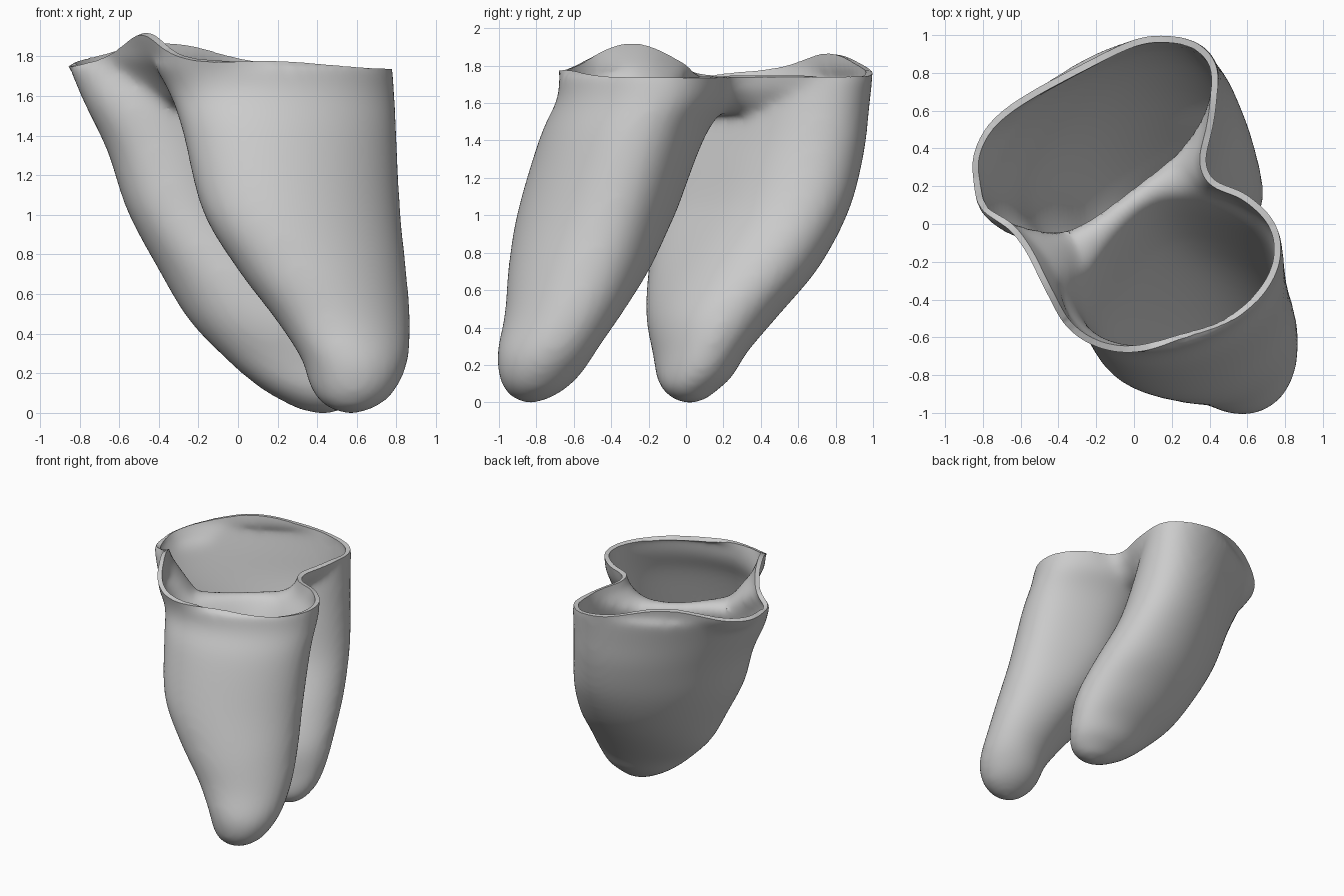
import bpy, bmesh, math
from mathutils import Vector

cube = bpy.data.objects.get("Cube")
if cube:
    bpy.data.objects.remove(cube)

grey = bpy.data.materials.new("plain_grey")
grey.use_nodes = True
grey.diffuse_color = (0.6, 0.6, 0.6, 1)
grey.node_tree.nodes["Principled BSDF"].inputs["Base Color"].default_value = (0.6, 0.6, 0.6, 1)

SIDES = 72


def spline(points, t, closed=False):
    """Catmull-Rom value at parameter t along a list of tuples."""
    n = len(points)
    i = int(t) if closed else min(int(t), n - 2)
    f = t - i
    pick = (lambda k: points[k % n]) if closed else (lambda k: points[max(0, min(n - 1, k))])
    return [0.5 * (2 * b + (c - a) * f + (2 * a - 5 * b + 4 * c - d) * f ** 2
                   + (3 * b - a - 3 * c + d) * f ** 3)
            for a, b, c, d in zip(pick(i - 1), pick(i), pick(i + 1), pick(i + 2))]


def loft(bm, loops):
    """Closed solid through a stack of equal loops."""
    rings = [[bm.verts.new(p) for p in loop] for loop in loops]
    for low, high in zip(rings, rings[1:]):
        for k in range(SIDES):
            m = (k + 1) % SIDES
            bm.faces.new((low[k], low[m], high[m], high[k]))
    bm.faces.new(rings[0][::-1])
    bm.faces.new(rings[-1])


def lobe_loop(section, inner_angle, push):
    """Leaning ellipse in the box x0, x1, y0, y1, with its inner wall pushed backward."""
    z, x0, x1, y0, y1, lean = section
    phase = math.acos(max(-0.9, min(0.9, lean)))
    amount = push * max(0, min(1, (z - 0.3) / 0.7))
    loop = []
    for k in range(SIDES):
        t = math.tau * k / SIDES
        turn = (t - inner_angle + math.pi) % math.tau - math.pi
        shift = amount * math.exp(-(turn / 0.6) ** 2)
        loop.append(((x0 + x1) / 2 + (x1 - x0) / 2 * math.cos(t) - 0.5 * shift,
                     (y0 + y1) / 2 + (y1 - y0) / 2 * math.cos(t - phase) + 0.87 * shift, z))
    return loop


# Lobe sections: height, x range, y range, lean
front_lobe = [(-0.025, 0.55, 0.59, -0.85, -0.81, 0), (-0.008, 0.48, 0.66, -0.91, -0.75, 0),
              (0.04, 0.41, 0.745, -0.965, -0.66, 0),
              (0.12, 0.36, 0.81, -1.0, -0.57, 0), (0.25, 0.32, 0.86, -1.01, -0.48, 0.1),
              (0.45, 0.19, 0.87, -0.97, -0.36, 0.2), (0.7, 0.0, 0.85, -0.95, -0.23, 0.25),
              (1.0, -0.18, 0.82, -0.90, -0.12, 0.3), (1.4, -0.28, 0.80, -0.78, 0.03, 0.28),
              (1.6, -0.35, 0.79, -0.69, 0.16, 0.25), (1.74, -0.43, 0.78, -0.68, 0.2, 0.25)]
back_lobe = [(-0.025, 0.41, 0.45, 0.0, 0.04, 0), (-0.008, 0.32, 0.53, -0.06, 0.10, 0),
             (0.045, 0.21, 0.60, -0.125, 0.17, 0),
             (0.12, 0.09, 0.65, -0.16, 0.25, 0.1), (0.25, -0.06, 0.68, -0.18, 0.33, 0.2),
             (0.45, -0.25, 0.68, -0.22, 0.50, 0.2), (0.7, -0.40, 0.63, -0.21, 0.71, 0.3),
             (1.0, -0.56, 0.55, -0.16, 0.87, 0.45), (1.3, -0.66, 0.49, -0.12, 0.95, 0.5),
             (1.55, -0.78, 0.46, -0.09, 0.98, 0.55), (1.74, -0.86, 0.45, -0.03, 1.0, 0.57)]

# Pinched outline of the shared opening
rim = [(-0.88, 0.32), (-0.81, 0.49), (-0.65, 0.63), (-0.30, 0.82), (-0.05, 0.95),
       (0.12, 1.0), (0.30, 0.96), (0.42, 0.83), (0.45, 0.65), (0.42, 0.47), (0.39, 0.34),
       (0.44, 0.23), (0.60, 0.17), (0.73, 0.04), (0.77, -0.12), (0.70, -0.30),
       (0.50, -0.45), (0.25, -0.58), (0.0, -0.68), (-0.20, -0.66), (-0.37, -0.54),
       (-0.46, -0.36), (-0.56, -0.18), (-0.73, 0.03), (-0.84, 0.17)]
# Collar loops: height, size, extra pinch of the left waist
collar = []
for z, size, pinch in ((1.53, 0.6, 0), (1.57, 0.77, 0.1), (1.65, 0.92, 0.15),
                       (1.76, 1.0, 0.08), (1.92, 1.03, 0), (2.1, 1.03, 0)):
    loop = []
    for k in range(SIDES):
        x, y = spline(rim, len(rim) * k / SIDES, True)
        scale = size - pinch * math.exp(-((x + 0.52) ** 2 + (y + 0.27) ** 2) / 0.09)
        loop.append((-0.03 + (x + 0.03) * scale, 0.12 + (y - 0.12) * scale, z))
    collar.append(loop)

bm = bmesh.new()
STEPS = 44
for lobe, inner_angle, push in ((front_lobe, 1.65, 0.1), (back_lobe, -1.2, 0.075)):
    loft(bm, [lobe_loop(spline(lobe, (len(lobe) - 1) * s / STEPS), inner_angle, push)
              for s in range(STEPS + 1)])
loft(bm, collar)
bmesh.ops.recalc_face_normals(bm, faces=bm.faces)
mesh = bpy.data.meshes.new("double_pouch")
bm.to_mesh(mesh)
bm.free()
pouch = bpy.data.objects.new("double_pouch", mesh)
bpy.context.collection.objects.link(pouch)

# Fuse the lobes and collar, then soften the joins
fuse = pouch.modifiers.new("fuse", 'REMESH')
fuse.mode = 'VOXEL'
fuse.voxel_size = 0.022
soften = pouch.modifiers.new("soften", 'SMOOTH')
soften.factor = 0.5
soften.iterations = 26
graph = bpy.context.evaluated_depsgraph_get()
pouch.data = bpy.data.meshes.new_from_object(pouch.evaluated_get(graph))
pouch.modifiers.clear()


def rim_height(x, y):
    def bump(cx, cy, width):
        return math.exp(-((x - cx) ** 2 + (y - cy) ** 2) / width ** 2)
    return 1.735 + 0.17 * bump(-0.5, -0.31, 0.32) + 0.125 * bump(-0.38, 0.78, 0.45) \
        + 0.04 * bump(0.15, -0.62, 0.4)


# Rest the tips on the ground and trim the top along a wavy rim
bm = bmesh.new()
bm.from_mesh(pouch.data)
floor = min(v.co.z for v in bm.verts)
for v in bm.verts:
    v.co.z -= floor + rim_height(v.co.x, v.co.y)
bmesh.ops.bisect_plane(bm, geom=bm.verts[:] + bm.edges[:] + bm.faces[:], dist=0.002,
                       plane_co=Vector(), plane_no=Vector((0, 0, 1)), clear_outer=True)
for v in bm.verts:
    v.co.z += rim_height(v.co.x, v.co.y)
bm.to_mesh(pouch.data)
bm.free()

# Hollow wall
wall = pouch.modifiers.new("wall", 'SOLIDIFY')
wall.thickness = 0.035
wall.offset = -1
pouch.data.materials.clear()
pouch.data.materials.append(grey)
bpy.ops.object.select_all(action='DESELECT')
pouch.select_set(True)
bpy.context.view_layer.objects.active = pouch
bpy.ops.object.modifier_apply(modifier="wall")
bpy.ops.object.shade_smooth_by_angle(angle=math.radians(45))
